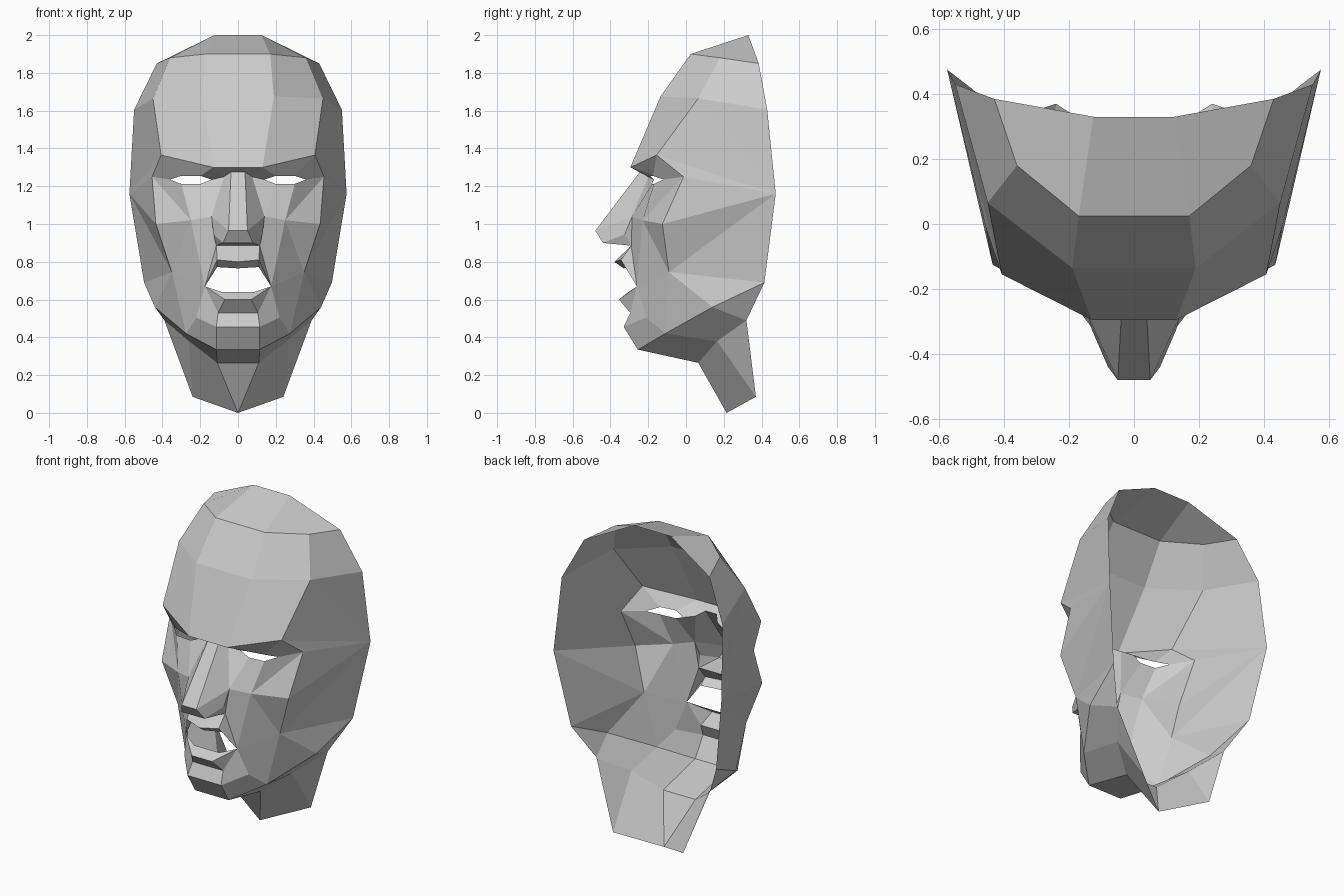
import bpy, bmesh
from mathutils import Vector

if "Cube" in bpy.data.objects:
    bpy.data.objects.remove(bpy.data.objects["Cube"])

CORE = Vector((0, 0.4, 1.0))


def mid(p):
    """The point on the centre line level with p."""
    return (0, p[1], p[2])


def loft(name, *rows, closed=False):
    """Skin between rows of points (repeats collapse to triangles), then mirror."""
    bm = bmesh.new()
    cache = {}

    def vert(p):
        if p not in cache:
            cache[p] = bm.verts.new(p)
        return cache[p]

    for a, b in zip(rows, rows[1:]):
        n = len(a)
        for i in range(n if closed else n - 1):
            j = (i + 1) % n
            corners = list(dict.fromkeys((a[i], a[j], b[j], b[i])))
            if len(corners) > 2:
                bm.faces.new([vert(p) for p in corners])
    # outward-facing shell
    bmesh.ops.recalc_face_normals(bm, faces=bm.faces)
    if sum(f.calc_area() * f.normal.dot(f.calc_center_median() - CORE) for f in bm.faces) < 0:
        bmesh.ops.reverse_faces(bm, faces=bm.faces)
    me = bpy.data.meshes.new(name)
    bm.to_mesh(me)
    bm.free()
    ob = bpy.data.objects.new(name, me)
    bpy.context.collection.objects.link(ob)
    m = ob.modifiers.new("mirror", 'MIRROR')
    m.use_clip = True
    return ob


# Forehead, from crown down to the brow
crown, crown_side = (.125, .33, 2.0), (.43, .385, 1.85)
hair, hair_side = (.17, .025, 1.90), (.36, .18, 1.88)
fore, temple = (.19, -.135, 1.675), (.45, .065, 1.665)
brow, brow_out = (.13, -.295, 1.30), (.407, -.155, 1.365)
loft("forehead", *[[mid(p), p, q] for p, q in (
    (crown, crown_side), (hair, hair_side), (fore, temple), (brow, brow_out))])

# Side of the head, from the face edge to the open back edge
upper, widest, jaw_back = (.55, .43, 1.605), (.575, .475, 1.16), (.497, .415, .69)
eye_out, cheekbone = (.455, -.013, 1.25), (.435, -.125, 1.0)
cheek_low, jaw_mid = (.35, -.09, .745), (.44, .14, .56)
loft("head_side",
     [hair_side, temple, temple, brow_out, eye_out, cheekbone, cheek_low, cheek_low, jaw_mid],
     [crown_side, upper, widest, widest, widest, widest, widest, jaw_back, jaw_back])

# Eye socket around the open eye slit
nose_side, nose_cheek, cheek = (.075, -.20, 1.25), (.14, -.285, 1.04), (.25, -.23, 1.02)
loft("eye_socket",
     [nose_side, brow, brow_out, eye_out, cheek, nose_cheek],
     [(.14, -.17, 1.235), (.20, -.19, 1.255), (.30, -.175, 1.255),
      (.36, -.12, 1.235), (.30, -.17, 1.212), (.20, -.18, 1.212)], closed=True)

# Nose, from between the brows to the upper lip
bridge, tip, base = (.037, -.245, 1.275), (.05, -.48, .965), (.08, -.44, .90)
wing, philtrum = (.13, -.325, .945), (.115, -.29, .885)
loft("nose", *[[mid(p), p, q] for p, q in (
    (brow, brow), (bridge, nose_side), (tip, nose_cheek), (base, wing), (philtrum, philtrum))])

# Upper lip
corner = (.175, -.26, .67)
loft("upper_lip",
     [mid(philtrum), philtrum, corner],
     [(0, -.38, .80), (.11, -.345, .81), corner],
     [(0, -.33, .765), (.11, -.30, .772), corner])

# Lower lip, chin and under-chin
lip, lip_low, groove = (.085, -.305, .64), (.07, -.355, .60), (.105, -.295, .53)
chin, chin_side = (.115, -.33, .455), (.22, -.21, .505)
chin_low, jaw_front = (.115, -.255, .335), (.275, -.11, .42)
throat, neck_top = (.11, .065, .265), (.26, .165, .38)
loft("lower_lip_and_chin", *[[mid(p), p, q] for p, q in (
    (lip, corner), (lip_low, corner), (groove, corner),
    (chin, chin_side), (chin_low, jaw_front), (throat, neck_top))])

# Cheek and lower cheek
loft("cheek",
     [wing, nose_cheek, cheek, cheek, cheek, cheek],
     [philtrum, philtrum, corner, cheek_low, cheekbone, eye_out])
loft("lower_cheek", [corner, cheek_low, cheek_low], [chin_side, jaw_front, jaw_mid])

# Jaw underside and neck
neck_side, neck_rim, neck_tip = (.39, .32, .49), (.24, .37, .085), (0, .215, 0)
loft("jaw_underside", [jaw_front, jaw_mid, jaw_back], [neck_top, neck_side, neck_side])
loft("neck", [mid(throat), throat, neck_top, neck_side],
     [neck_tip, neck_tip, neck_rim, neck_rim])
